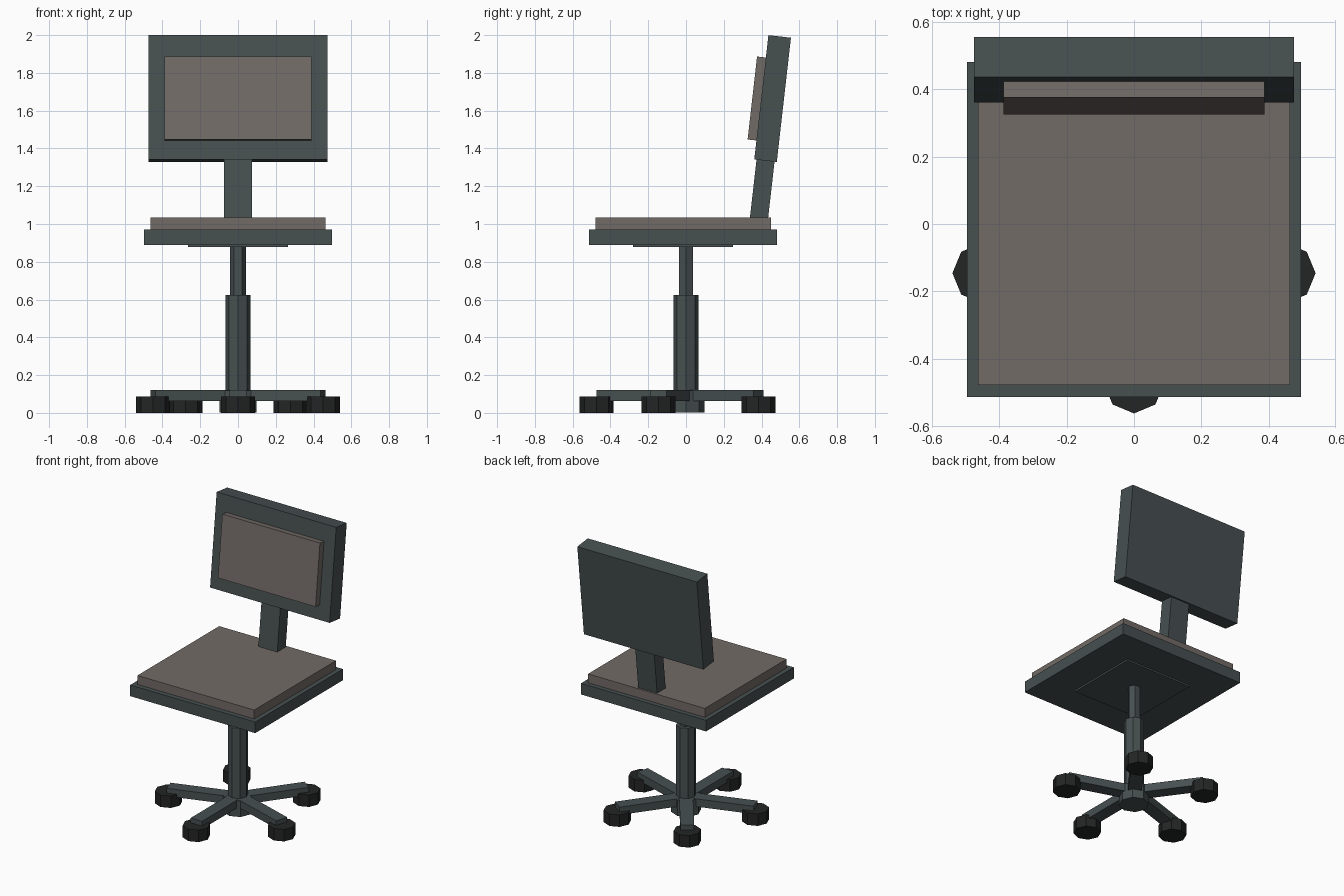
import bpy, bmesh, math
from mathutils import Matrix, Vector

if "Cube" in bpy.data.objects:
    bpy.data.objects.remove(bpy.data.objects["Cube"])


def material(name, rgb):
    m = bpy.data.materials.new(name)
    m.use_nodes = True
    col = (*rgb, 1)
    m.diffuse_color = col
    bsdf = next(n for n in m.node_tree.nodes if n.type == 'BSDF_PRINCIPLED')
    bsdf.inputs["Base Color"].default_value = col
    return m


FRAME = material("slate_frame", (0.063, 0.08, 0.081))
FABRIC = material("taupe_fabric", (0.17, 0.147, 0.135))
RUBBER = material("black_rubber", (0.017, 0.018, 0.018))


def finish(name, bm, mat, matrix):
    mesh = bpy.data.meshes.new(name)
    bm.to_mesh(mesh)
    bm.free()
    mesh.materials.append(mat)
    ob = bpy.data.objects.new(name, mesh)
    ob.matrix_world = matrix
    bpy.context.collection.objects.link(ob)


def box(name, mat, lo, hi, matrix=Matrix()):
    lo, hi = Vector(lo), Vector(hi)
    bm = bmesh.new()
    bmesh.ops.create_cube(bm, size=1)
    bmesh.ops.scale(bm, vec=hi - lo, verts=bm.verts)
    bmesh.ops.translate(bm, vec=(lo + hi) / 2, verts=bm.verts)
    finish(name, bm, mat, matrix)


def prism(name, mat, sides, radius, z0, z1, x=0, y=0):
    # upright prism with a corner on the +x axis
    bm = bmesh.new()
    ring = [bm.verts.new((radius * math.cos(math.tau * i / sides),
                          radius * math.sin(math.tau * i / sides), z0))
            for i in range(sides)]
    face = bm.faces.new(ring)
    top = bmesh.ops.extrude_face_region(bm, geom=[face])["geom"]
    bmesh.ops.translate(bm, vec=(0, 0, z1 - z0),
                        verts=[v for v in top if isinstance(v, bmesh.types.BMVert)])
    bmesh.ops.recalc_face_normals(bm, faces=bm.faces)
    finish(name, bm, mat, Matrix.Translation((x, y, 0)))


# Five-legged base with casters
REACH = 0.473
for i in range(5):
    a = math.radians(-90 + 72 * i)
    box(f"base_leg_{i + 1}", FRAME, (0, -0.045, 0.064), (REACH, 0.045, 0.12),
        Matrix.Rotation(a, 4, 'Z'))
    prism(f"caster_{i + 1}", RUBBER, 8, 0.09, 0, 0.086,
          REACH * math.cos(a), REACH * math.sin(a))

# Hub and telescoping column
prism("base_hub", FRAME, 8, 0.098, 0.003, 0.118)
prism("lower_column", FRAME, 8, 0.066, 0.05, 0.625)
prism("upper_column", FRAME, 6, 0.042, 0.6, 0.885)

# Seat
box("seat_mount", FRAME, (-0.265, -0.28, 0.878), (0.265, 0.248, 0.9))
box("seat_pan", FRAME, (-0.497, -0.514, 0.89), (0.497, 0.482, 0.97))
box("seat_cushion", FABRIC, (-0.464, -0.479, 0.96), (0.464, 0.449, 1.034))

# Reclined backrest
tilt = Matrix.Translation((0, 0.4585, 1.664)) @ Matrix.Rotation(math.radians(-6.5), 4, 'X')
box("back_panel", FRAME, (-0.475, -0.06, -0.331), (0.475, 0.06, 0.331), tilt)
box("back_cushion", FABRIC, (-0.388, -0.107, -0.23), (0.388, -0.05, 0.212), tilt)
box("back_post", FRAME, (-0.075, -0.048, -0.67), (0.075, 0.048, -0.3), tilt)
